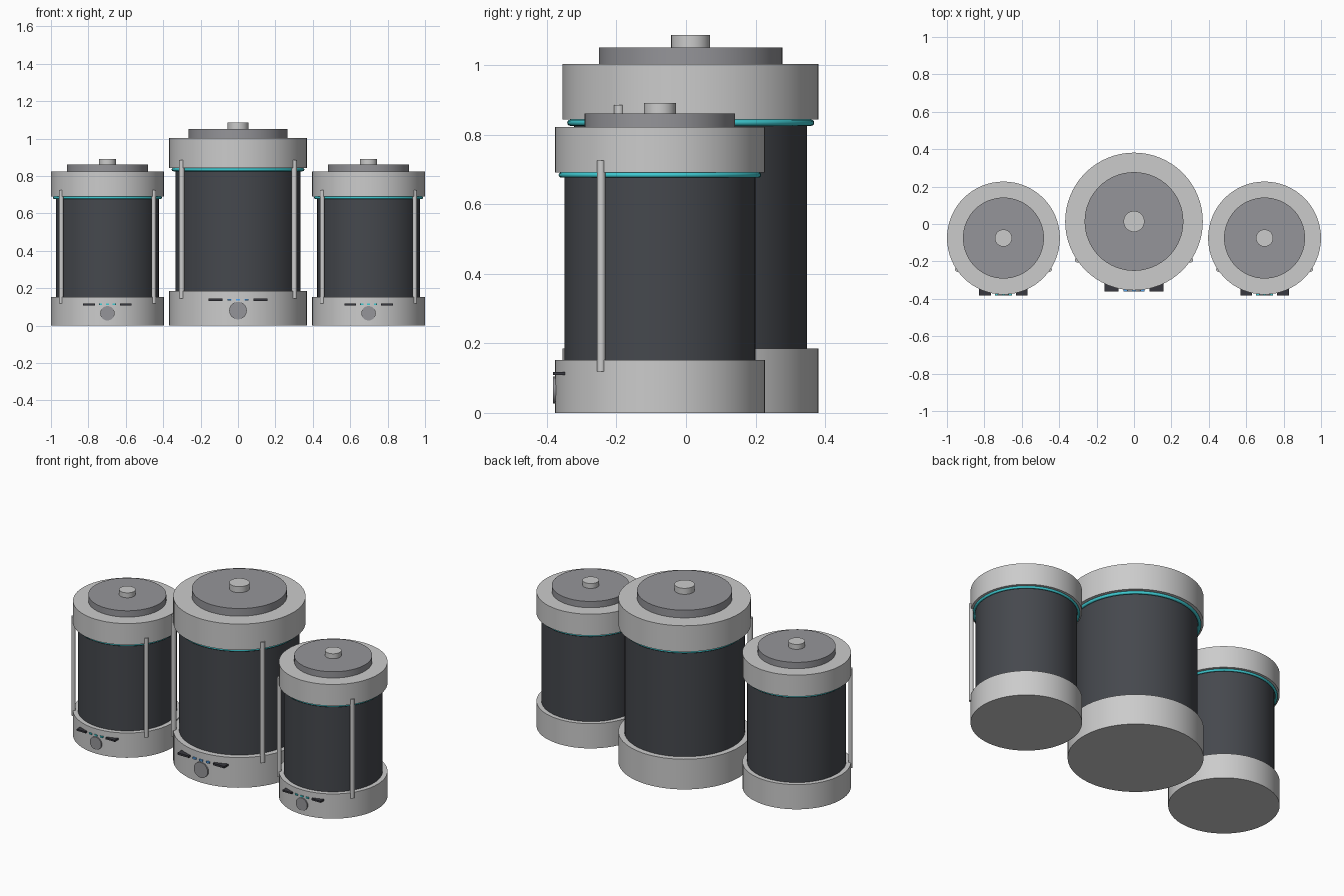
import bpy, math
from mathutils import Matrix, Vector

if "Cube" in bpy.data.objects:
    bpy.data.objects.remove(bpy.data.objects["Cube"])


def material(name, rgb):
    m = bpy.data.materials.new(name)
    m.diffuse_color = (*rgb, 1)
    m.use_nodes = True
    m.node_tree.nodes["Principled BSDF"].inputs["Base Color"].default_value = m.diffuse_color
    return m


DARK = material("dark_glass", (0.06, 0.065, 0.075))
LID = material("lid_grey", (0.3, 0.3, 0.32))
TEAL = material("teal", (0.05, 0.6, 0.65))
BLUE = material("blue", (0.1, 0.4, 0.9))
SLOT = material("slot_dark", (0.04, 0.04, 0.05))


def finish(name, place, mat):
    # place the part, defined at full size around the canister axis
    ob = bpy.context.object
    ob.name = name
    bpy.context.view_layer.update()
    ob.matrix_world = place @ ob.matrix_world
    if mat:
        ob.data.materials.append(mat)
    bpy.ops.object.shade_smooth_by_angle(angle=math.radians(35))


def drum(name, place, r, z0, z1, mat=None, x=0, y=0, sides=64):
    bpy.ops.mesh.primitive_cylinder_add(vertices=sides, radius=r, depth=z1 - z0,
                                        location=(x, y, (z0 + z1) / 2))
    finish(name, place, mat)


def box(name, place, x0, x1, y0, y1, z0, z1, mat):
    bpy.ops.mesh.primitive_cube_add(size=1, location=((x0 + x1) / 2, (y0 + y1) / 2, (z0 + z1) / 2))
    bpy.context.object.scale = (x1 - x0, y1 - y0, z1 - z0)
    finish(name, place, mat)


def canister(tag, x, y, s, light):
    place = Matrix.Translation(Vector((x, y, 0))) @ Matrix.Scale(s, 4)
    # stacked round body
    drum(tag + "_base", place, 0.368, 0, 0.185)
    drum(tag + "_body", place, 0.335, 0.185, 0.843, DARK)
    drum(tag + "_collar", place, 0.368, 0.843, 1.003)
    drum(tag + "_lid", place, 0.264, 1.003, 1.05, LID)
    drum(tag + "_knob", place, 0.056, 1.05, 1.087, sides=32)
    # glowing ring under the collar
    bpy.ops.mesh.primitive_torus_add(major_radius=0.346, minor_radius=0.009, major_segments=64,
                                     minor_segments=12, location=(0, 0, 0.834))
    finish(tag + "_ring", place, TEAL)
    # front rods, slots on both sides
    for side, sx in (("left", -1), ("right", 1)):
        drum(f"{tag}_{side}_rod", place, 0.0145, 0.145, 0.885, None, sx * 0.301, -0.206, 16)
        a, b = sorted((sx * 0.082, sx * 0.158))
        box(f"{tag}_{side}_slot", place, a, b, -0.374, -0.326, 0.132, 0.144, SLOT)
    # indicator lights
    for i in (-1, 0, 1):
        box(f"{tag}_light_{i + 2}", place, i * 0.045 - 0.011, i * 0.045 + 0.011,
            -0.374, -0.355, 0.133, 0.143, light)
    # front dial
    bpy.ops.mesh.primitive_cylinder_add(vertices=32, radius=0.047, depth=0.03,
                                        location=(0, -0.36, 0.08), rotation=(math.pi / 2, 0, 0))
    finish(tag + "_dial", place, LID)


canister("centre", 0, 0.0135, 1.0, BLUE)
canister("left", -0.698, -0.075, 0.82, TEAL)
canister("right", 0.698, -0.075, 0.82, TEAL)
